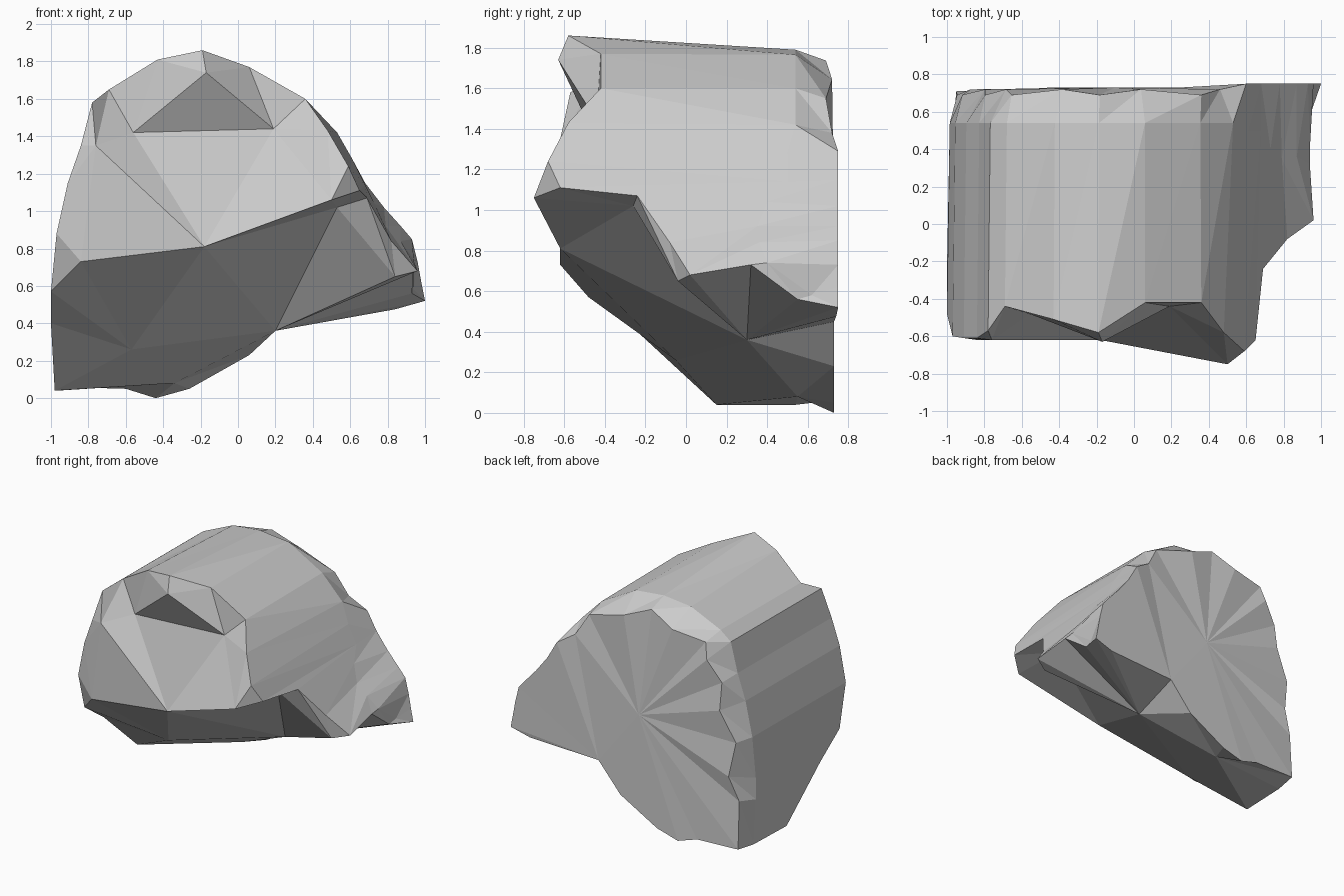
import bpy, bmesh

if "Cube" in bpy.data.objects:
    bpy.data.objects.remove(bpy.data.objects["Cube"])

bm = bmesh.new()


def vert(*p):
    return bm.verts.new(p)


def face(*vs):
    try:
        bm.faces.new(vs)
    except ValueError:
        pass


def fan(hub, chain):
    for a, b in zip(chain, chain[1:]):
        face(hub, a, b)


# Broken front rim: from lower left, over the top, down to the right tip
front = [
    (-.98, .15, .04), (-1, -.24, .4), (-1, -.48, .57), (-.97, -.6, .88),
    (-.91, -.61, 1.15), (-.84, -.61, 1.35), (-.78, -.57, 1.58),
    (-.69, -.44, 1.65), (-.43, -.51, 1.81), (-.19, -.58, 1.86),
    (.06, -.42, 1.77), (.36, -.42, 1.6), (.48, -.58, 1.43),
    (.59, -.68, 1.24), (.65, -.62, 1.11), (.69, -.24, 1.07),
    (.82, -.08, .84), (.96, .02, .68), (.94, .32, .73), (.93, .55, .56),
    (1, .75, .52)]

# Curved wall: straight sweep to the back, sinking a little at the crown,
# then a chipped chamfer
middle, back = [], []
for i, (x, y, z) in enumerate(front[:13]):
    k = .94 if i % 2 else .86
    z = min(z, 1.79 if i == 9 else 1.765)
    middle.append((x * .985, .54, z))
    back.append((-.1 + (x + .1) * k, .69 if i % 2 else .72, .9 + (z - .9) * k))
middle[12] = (.53, .54, 1.42)
back[11] = (.36, .69, 1.55)
back[12] = (.46, .72, 1.38)
back[0] = (-.95, .71, .06)

# Right flank, which sweeps out to a low shoulder
middle += [(.61, .5, 1.28), (.68, .5, 1.14), (.73, .4, 1.04), (.79, .35, .92),
           (.87, .36, .84), (.94, .4, .74), (.94, .62, .58), (1, .75, .52)]
back += [(.6, .75, 1.29), (.68, .75, 1.15), (.78, .75, 1.02), (.87, .75, .92),
         (.93, .75, .85), (.96, .75, .73), (.98, .75, .62), (1, .75, .52)]

F, M, R = [[vert(*p) for p in row] for row in (front, middle, back)]
for a, b in ((F, M), (M, R)):
    for i in range(len(a) - 1):
        if i >= 14:  # opposite diagonal keeps the shoulder convex
            face(a[i], a[i + 1], b[i])
            face(a[i + 1], b[i + 1], b[i])
        else:
            face(a[i], a[i + 1], b[i + 1])
            face(a[i], b[i + 1], b[i])

# Flat back face: a main panel and a right-hand panel meeting at a crease
low = [vert(*p) for p in [(.84, .74, .475), (.25, .73, .45), (.06, .73, .23),
                          (-.26, .73, .05), (-.44, .73, 0), (-.6, .72, .05)]]
fan(vert(-.1, .73, .9), [low[1]] + R[12::-1] + low[:0:-1])
fan(low[1], R[12:] + [low[0]])

# Large facets of the broken front
A = vert(-.18, -.62, .81)
L = vert(-.84, -.62, .73)
Q = vert(-.76, -.62, 1.35)
U = vert(-.56, -.48, 1.42)
W = vert(.19, -.44, 1.44)
V = vert(-.17, -.63, 1.74)
H = vert(.5, -.75, 1.06)
fan(L, [F[2], F[3], F[4], Q, A])
fan(Q, [F[4], F[5], F[6], F[7], U, A])
fan(U, [F[7], F[8], V, W, A])
fan(V, [F[8], F[9], F[10], W])
fan(W, [F[10], F[11], F[12], H, A])
fan(H, [F[12], F[13], F[14]])

# Sloping underside
B = vert(-.57, -.05, .26)
C = vert(.2, .3, .36)
D = vert(.53, -.26, 1.02)
E = vert(.84, -.04, .65)
G = vert(-.34, .55, .08)
fan(D, [A, H, F[14], F[15], E, C, A])
fan(B, [L, A, C, G, F[0], F[1], F[2], L])
fan(E, [F[15], F[16], F[17], C])
fan(C, F[17:] + low[:3])
face(C, low[2], G)
fan(G, low[2:] + [R[0], M[0], F[0]])

# Clean up shared points and finish as one flat-shaded stone
bmesh.ops.remove_doubles(bm, verts=bm.verts[:], dist=.002)
bmesh.ops.recalc_face_normals(bm, faces=bm.faces[:])
mesh = bpy.data.meshes.new("broken_rock")
bm.to_mesh(mesh)
bm.free()
rock = bpy.data.objects.new("broken_rock", mesh)
bpy.context.collection.objects.link(rock)
